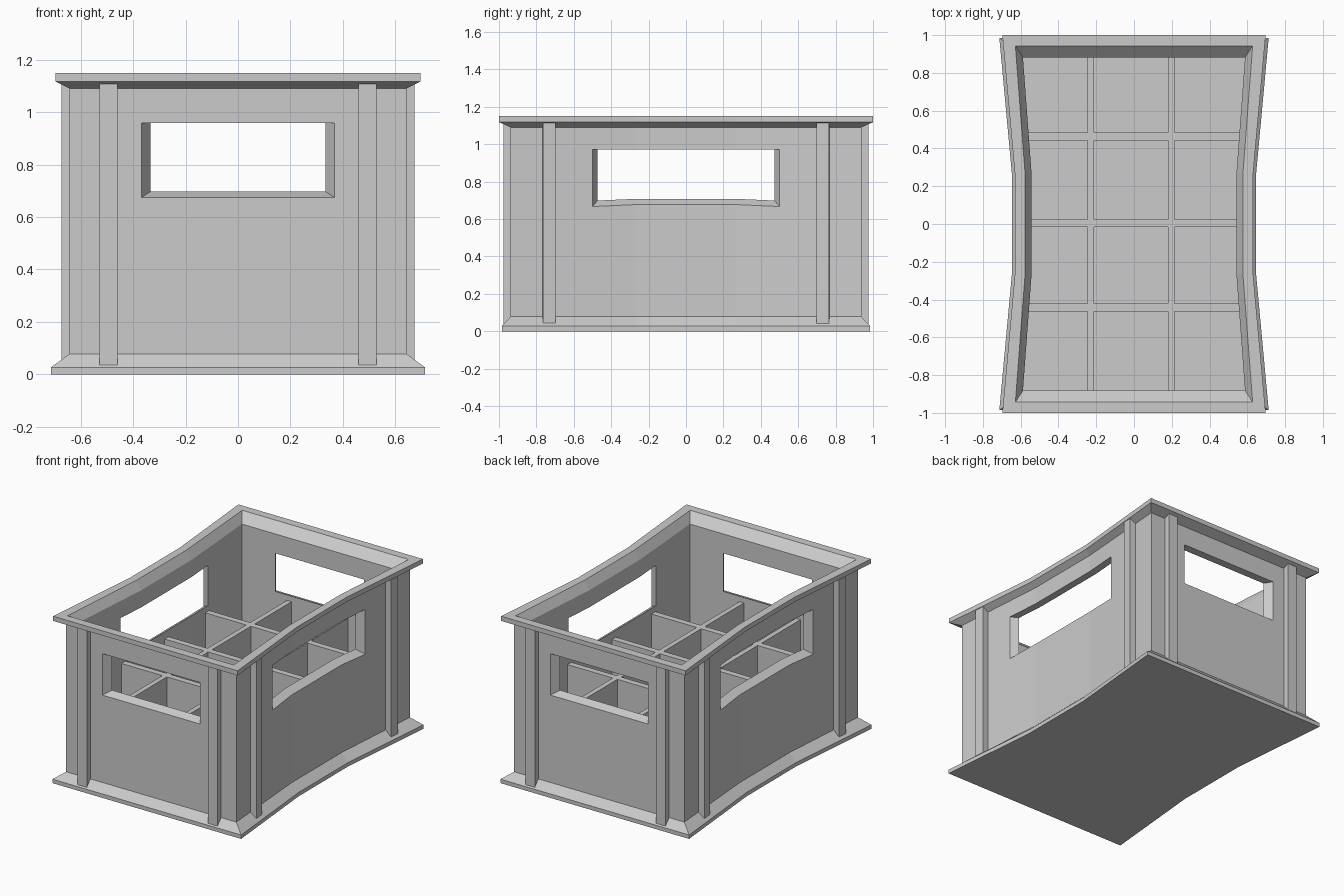
import bpy, bmesh, math
from mathutils import Matrix, Vector

if "Cube" in bpy.data.objects:
    bpy.data.objects.remove(bpy.data.objects["Cube"])

BEND = 0.27  # y where the long walls bend inwards


def finish(bm, name):
    bmesh.ops.recalc_face_normals(bm, faces=bm.faces)
    me = bpy.data.meshes.new(name)
    bm.to_mesh(me)
    bm.free()
    ob = bpy.data.objects.new(name, me)
    bpy.context.collection.objects.link(ob)
    return ob


def box(bm, centre, size, angle=0.0):
    m = (Matrix.Translation(centre) @ Matrix.Rotation(angle, 4, 'Z')
         @ Matrix.Diagonal((*size, 1)))
    bmesh.ops.create_cube(bm, size=1, matrix=m)


def loft(bm, loops):
    rings = [[bm.verts.new(p) for p in loop] for loop in loops]
    for a, b in zip(rings, rings[1:]):
        n = len(a)
        for i in range(n):
            bm.faces.new((a[i], a[(i + 1) % n], b[(i + 1) % n], b[i]))
    bm.faces.new(rings[0][::-1])
    bm.faces.new(rings[-1])


def outline(cx, mx, y, z):
    # waisted rectangle: corner half width, waist half width, half length, height
    return [(cx, -y, z), (mx, -BEND, z), (mx, BEND, z), (cx, y, z),
            (-cx, y, z), (-mx, BEND, z), (-mx, -BEND, z), (-cx, -y, z)]


# Crate shell: base flange, walls, flared rim, inner walls, floor
profile = [
    (0.713, 0.647, 0.985, 0.0), (0.713, 0.647, 0.985, 0.027),
    (0.643, 0.593, 0.937, 0.078), (0.643, 0.593, 0.937, 1.09),
    (0.697, 0.631, 1.0, 1.118), (0.697, 0.631, 1.0, 1.15),
    (0.628, 0.577, 0.943, 1.15), (0.588, 0.5425, 0.882, 1.09),
    (0.588, 0.5425, 0.882, 0.06)]
bm = bmesh.new()
loft(bm, [outline(*p) for p in profile])
shell = finish(bm, "crate_shell")

# Tapered window cutters, one through each wall
bm = bmesh.new()


def window(inner, outer, top, rot):
    # inner / outer: (distance, half width, sill height)
    a, b = Vector(inner), Vector(outer)
    loops = []
    for d, w, s in (a - (b - a) * 0.8, b + (b - a) * 0.8):
        pts = [(d, -w, s), (d, w, s), (d, w, top), (d, -w, top)]
        loops.append([rot @ Vector(p) for p in pts])
    loft(bm, loops)


for k in range(4):
    rot = Matrix.Rotation(k * math.pi / 2, 3, 'Z')
    if k % 2 == 0:
        window((0.5425, 0.464, 0.708), (0.605, 0.498, 0.67), 0.973, rot)
    else:
        window((0.882, 0.334, 0.697), (0.937, 0.368, 0.675), 0.958, rot)
cutter = finish(bm, "window_cutter")
cutter.hide_render = True
cutter.hide_viewport = False
cutter.display_type = 'WIRE'
mod = shell.modifiers.new("windows", 'BOOLEAN')
mod.operation = 'DIFFERENCE'
mod.solver = 'EXACT'
mod.object = cutter

# Bake the windows and drop the cutter
dg = bpy.context.evaluated_depsgraph_get()
baked = bpy.data.meshes.new_from_object(shell.evaluated_get(dg))
shell.modifiers.clear()
shell.data = baked
bpy.data.objects.remove(cutter)

# Outer ribs, two per wall
bm = bmesh.new()
Z0, Z1 = 0.032, 1.114
zc, h = (Z0 + Z1) / 2, Z1 - Z0
tilt = math.atan(0.075)
for sx in (-1, 1):
    for sy in (-1, 1):
        box(bm, (sx * 0.494, sy * 0.947, zc), (0.07, 0.06, h))
        box(bm, (sx * 0.641, sy * 0.733, zc), (0.06, 0.066, h), -sx * sy * tilt)
finish(bm, "wall_ribs")

# Bottle dividers
TOP = 0.66
bm = bmesh.new()
for x in (-0.23, 0.197):
    box(bm, (x, 0, (TOP + 0.05) / 2), (0.034, 1.80, TOP - 0.05))
for y, half in ((0.463, 0.575), (0.004, 0.56), (-0.442, 0.575)):
    box(bm, (0, y, (TOP + 0.05) / 2), (2 * half, 0.042, TOP - 0.05))
finish(bm, "dividers")
